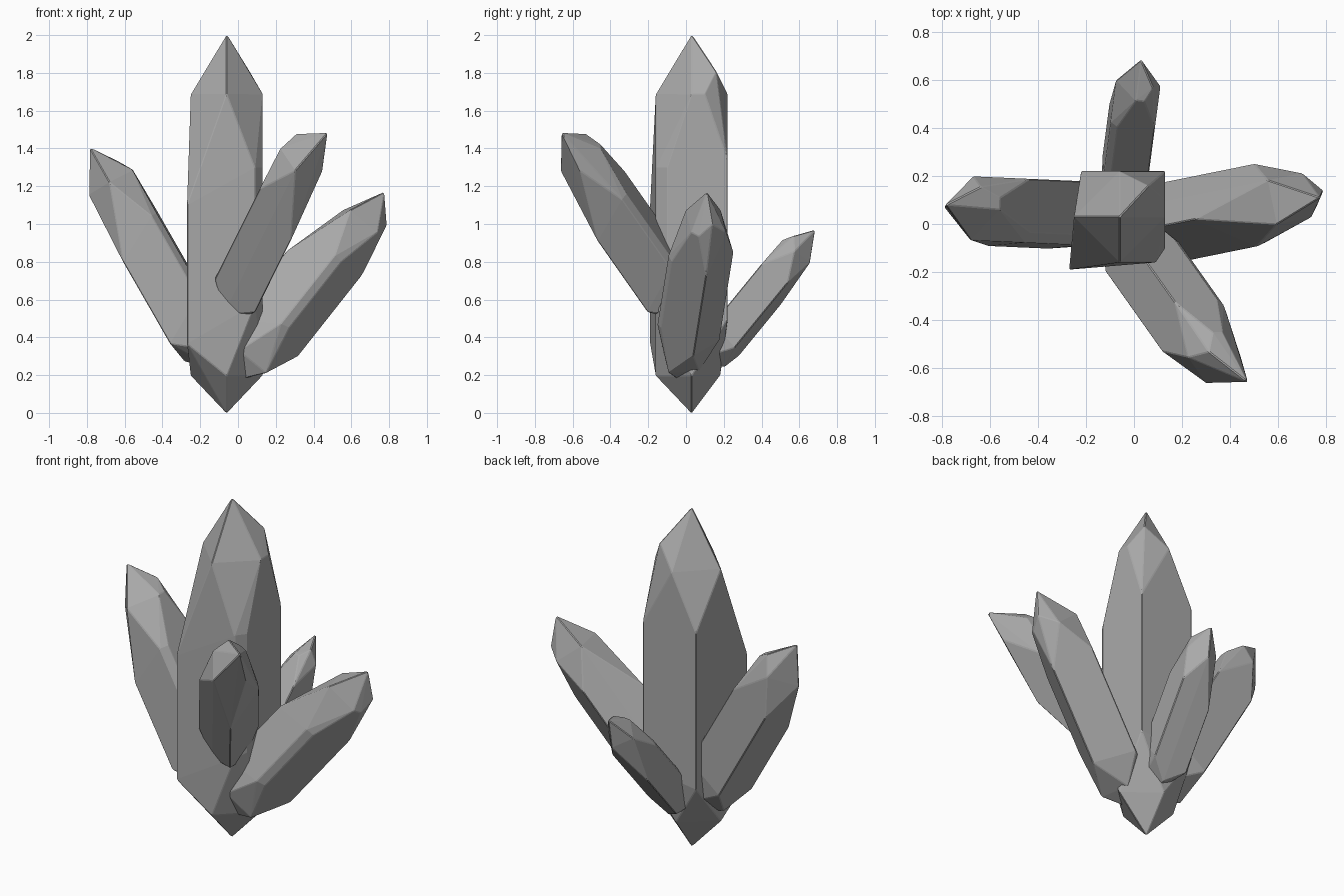
import bpy, bmesh, math
from mathutils import Vector, Matrix

cube = bpy.data.objects.get("Cube")
if cube:
    bpy.data.objects.remove(cube, do_unlink=True)

# One grey stone material
stone = bpy.data.materials.new("grey_stone")
stone.use_nodes = True
GREY = (0.4, 0.4, 0.4, 1.0)
stone.diffuse_color = GREY
bsdf = next(n for n in stone.node_tree.nodes if n.type == "BSDF_PRINCIPLED")
bsdf.inputs["Base Color"].default_value = GREY
bsdf.inputs["Roughness"].default_value = 0.8

# Unit crystal: bottom point, irregular square body, a rotated square at each shoulder
R = 0.19
LENGTH = 2.0


def crystal_points():
    pts = [Vector((0, 0, 0))]
    pts += [Vector((x, y, 0.2)) for x, y in ((R, 0), (0, 0.15), (-R, 0), (0, -R))]
    pts += [Vector((x, y, 1.69)) for x, y in
            ((R, 0), (R, 0.07), (0, R), (-R, 0), (0, -R))]
    # body edges: position, then the heights where each starts and ends
    for x, y, low, high in ((R, R, 0.5, 1.34), (R, -0.13, 0.6, 1.3),
                            (0.15, -R, 0.58, 1.3), (-0.16, R, 0.45, 1.37),
                            (-0.21, -0.22, 0.37, 1.1)):
        pts += [Vector((x, y, z)) for z in (low, high)]
    # chipped facet near the tip
    pts.append(Vector((0.12, 0.13, 1.81)))
    return pts


def crystal(name, base, end, apex, width, roll=0, up=(0, 0, 1)):
    # The body runs from base to end; the pointed tip sits at apex
    base, end, apex, up = Vector(base), Vector(end), Vector(apex), Vector(up)
    axis = (end - base).normalized()
    x_dir = (up - axis * up.dot(axis)).normalized()
    x_dir = Matrix.Rotation(math.radians(roll), 3, axis) @ x_dir
    y_dir = axis.cross(x_dir)
    stretch = (end - base).length / LENGTH

    bm = bmesh.new()
    bm.verts.new(apex)
    for p in crystal_points():
        bm.verts.new(base + x_dir * p.x * width + y_dir * p.y * width
                     + axis * p.z * stretch)
    hull = bmesh.ops.convex_hull(bm, input=bm.verts[:])
    spare = [v for v in hull["geom_interior"] if isinstance(v, bmesh.types.BMVert)]
    bmesh.ops.delete(bm, geom=spare, context="VERTS")
    bmesh.ops.dissolve_limit(bm, angle_limit=math.radians(1),
                             verts=bm.verts[:], edges=bm.edges[:])
    bmesh.ops.recalc_face_normals(bm, faces=bm.faces[:])

    mesh = bpy.data.meshes.new(name)
    bm.to_mesh(mesh)
    bm.free()
    mesh.materials.append(stone)
    obj = bpy.data.objects.new(name, mesh)
    bpy.context.collection.objects.link(obj)

    # slightly worn edges
    bevel = obj.modifiers.new("worn_edges", "BEVEL")
    bevel.width = 0.004
    bevel.segments = 1
    bevel.limit_method = "ANGLE"
    bevel.angle_limit = math.radians(15)


# Tall middle crystal and four leaning ones
crystal("center_crystal", (-0.06, 0.03, -0.005), (-0.06, 0.03, 2),
        (-0.06, 0.03, 2.005), 1, up=(1, 0, 0))
crystal("right_crystal", (-0.1, 0.04, 0.22), (-0.78, 0.07, 1.405),
        (-0.785, 0.08, 1.405), 0.7)
crystal("left_crystal", (-0.02, -0.03, 0.17), (0.77, 0.13, 1.17),
        (0.775, 0.11, 1.17), 0.7, roll=135)
crystal("front_crystal", (-0.095, 0.05, 0.475), (0.415, -0.67, 1.5),
        (0.475, -0.66, 1.485), 0.66, roll=-45)
crystal("back_crystal", (-0.05, 0.075, 0.23), (0.03, 0.68, 0.97),
        (0.03, 0.685, 0.97), 0.49)
